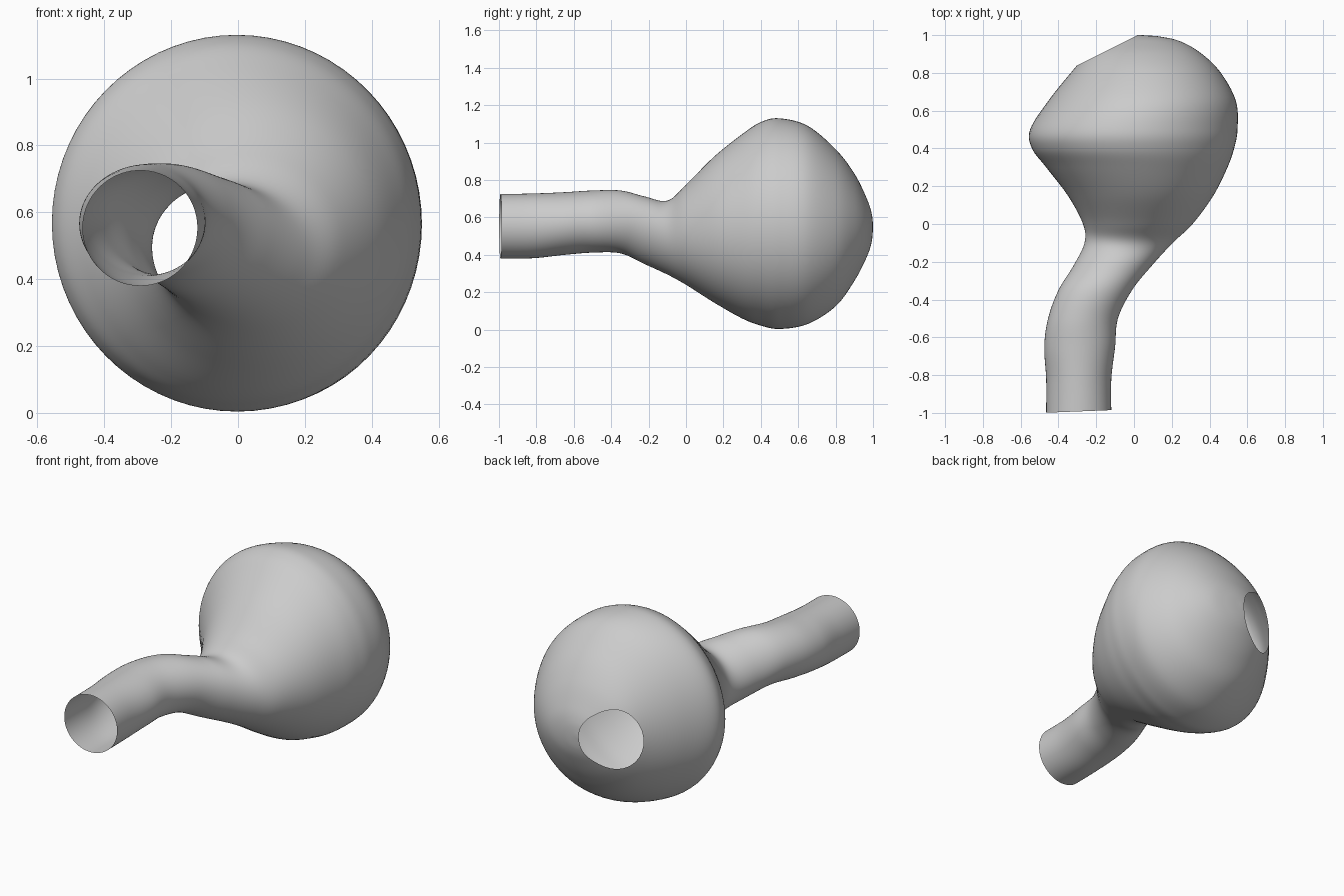
import bpy
import bmesh
from math import cos, sin, tau
from mathutils import Vector

SEGMENTS = 72
STEPS = 7

# Outline of the hollow shell: depth y, then right, left, bottom and top limits
STATIONS = [
    (-1.00, -.465, -.12, .38, .725),
    (-.82, -.465, -.12, .382, .728),
    (-.65, -.475, -.10, .40, .735),
    (-.50, -.455, -.085, .412, .744),
    (-.35, -.40, -.01, .408, .744),
    (-.22, -.32, .095, .35, .712),
    (-.10, -.262, .205, .295, .69),
    (.00, -.27, .31, .24, .775),
    (.15, -.35, .42, .145, .925),
    (.30, -.465, .495, .06, 1.045),
    (.40, -.54, .53, .022, 1.11),
    (.50, -.55, .548, .004, 1.13),
    (.65, -.455, .54, .03, 1.09),
    (.80, -.335, .46, .125, .965),
    (.90, -.245, .36, .26, .835),
    (.965, -.14, .25, .385, .705),
    (.992, -.055, .14, .465, .625),
    (1.00, .02, .04, .54, .56),
]


def remove_default_cube():
    cube = bpy.data.objects.get("Cube")
    if cube:
        bpy.data.objects.remove(cube, do_unlink=True)


def make_material(name, color):
    mat = bpy.data.materials.new(name)
    mat.use_nodes = True
    mat.diffuse_color = color
    mat.node_tree.nodes["Principled BSDF"].inputs["Base Color"].default_value = color
    return mat


def blend(a, b, c, d, t):
    """Smooth spline value between b and c."""
    return b + .5 * t * (c - a + t * (2 * a - 5 * b + 4 * c - d
                                      + t * (3 * (b - c) + d - a)))


def smooth_stations(stations, steps):
    padded = [stations[0]] + stations + [stations[-1]]
    for i in range(len(stations) - 1):
        for step in range(steps):
            yield [blend(*values, step / steps) for values in zip(*padded[i:i + 4])]
    yield stations[-1]


def add_ring(bm, y, right, left, bottom, top):
    """Elliptical cross-section filling the given limits."""
    cx, cz = (left + right) / 2, (bottom + top) / 2
    rx, rz = (left - right) / 2, (top - bottom) / 2
    return [bm.verts.new((cx + rx * cos(tau * k / SEGMENTS), y,
                          cz + rz * sin(tau * k / SEGMENTS)))
            for k in range(SEGMENTS)]


def cut_away(bm, point, normal):
    """Remove everything on the far side of a plane, leaving an open rim."""
    geometry = bm.verts[:] + bm.edges[:] + bm.faces[:]
    bmesh.ops.bisect_plane(bm, geom=geometry, plane_co=Vector(point),
                           plane_no=Vector(normal), clear_outer=True)


remove_default_cube()
bm = bmesh.new()

# Bent tube swelling into the round sac
rings = [add_ring(bm, *station) for station in smooth_stations(STATIONS, STEPS)]
for near, far in zip(rings, rings[1:]):
    for k in range(SEGMENTS):
        n = (k + 1) % SEGMENTS
        bm.faces.new((near[k], near[n], far[n], far[k]))
bm.faces.new(rings[-1])

# Slanted round opening at the back and the slightly skewed tube mouth
cut_away(bm, (-.14, .92, .55), (-.45, .9, 0))
cut_away(bm, (-.465, -.999, .55), (.04, -1, 0))
bmesh.ops.recalc_face_normals(bm, faces=bm.faces[:])

mesh = bpy.data.meshes.new("vessel_shell")
bm.to_mesh(mesh)
bm.free()
shell = bpy.data.objects.new("vessel_shell", mesh)
bpy.context.collection.objects.link(shell)
mesh.materials.append(make_material("plain grey", (.6, .6, .6, 1)))

bpy.context.view_layer.objects.active = shell
shell.select_set(True)
bpy.ops.object.shade_smooth_by_angle()
